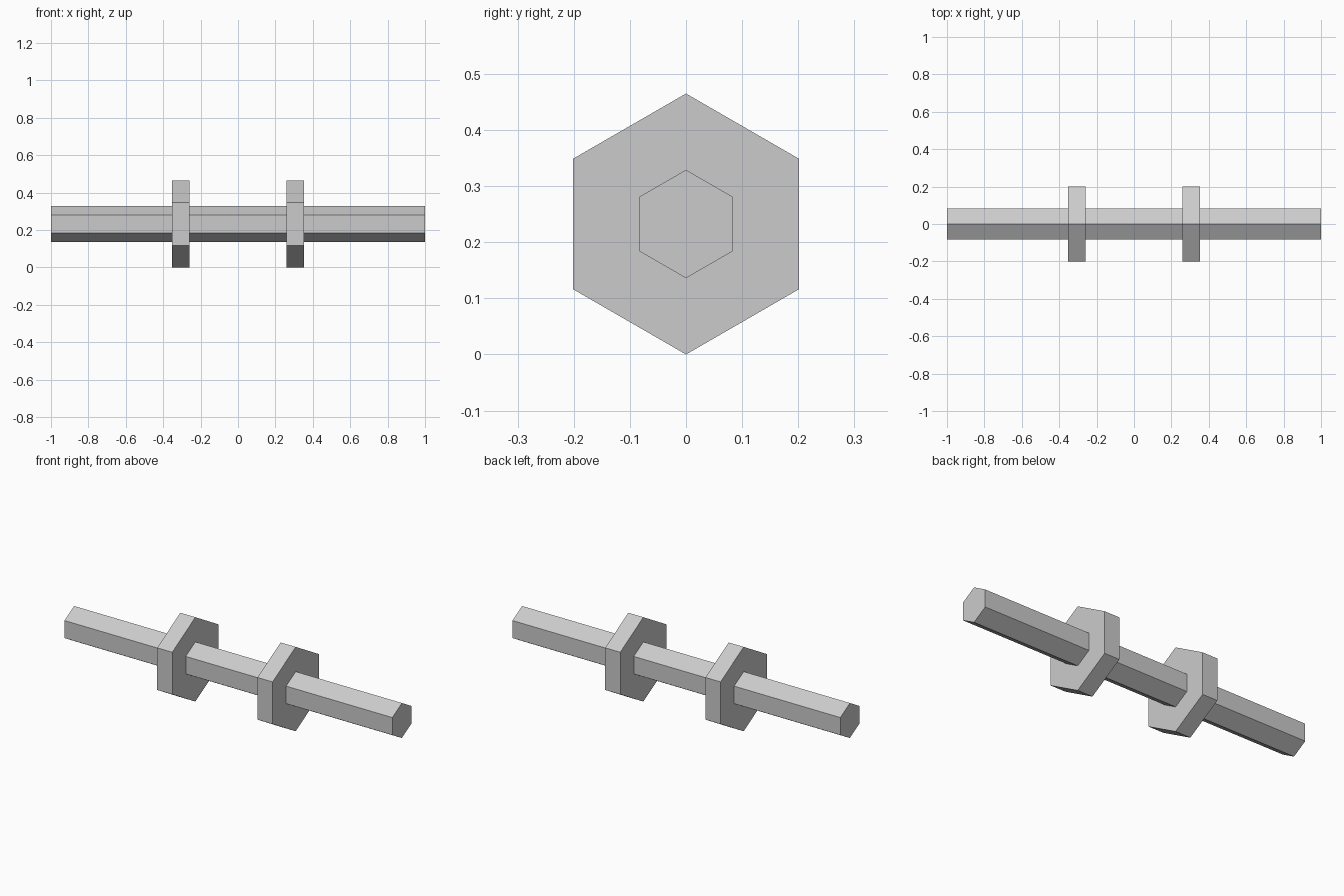
import bpy, bmesh
from math import sin, cos, pi

cube = bpy.data.objects.get("Cube")
if cube:
    bpy.data.objects.remove(cube, do_unlink=True)

RADIUS = 0.2325          # collar corner radius, also the axis height
ROD_RADIUS = 0.0965

grey = bpy.data.materials.new("light_grey")
grey.use_nodes = True
colour = (0.6, 0.6, 0.6, 1)
grey.diffuse_color = colour
grey.node_tree.nodes["Principled BSDF"].inputs["Base Color"].default_value = colour


def hex_bar(name, radius, length, x):
    """Hexagonal prism along x with a corner pointing up."""
    bm = bmesh.new()
    ring = [bm.verts.new((-length / 2, radius * sin(i * pi / 3), radius * cos(i * pi / 3)))
            for i in range(6)]
    cap = bm.faces.new(ring)
    grown = bmesh.ops.extrude_face_region(bm, geom=[cap], use_keep_orig=True)
    end = [v for v in grown["geom"] if isinstance(v, bmesh.types.BMVert)]
    bmesh.ops.translate(bm, verts=end, vec=(length, 0, 0))
    bmesh.ops.recalc_face_normals(bm, faces=bm.faces)
    mesh = bpy.data.meshes.new(name)
    bm.to_mesh(mesh)
    bm.free()
    mesh.materials.append(grey)
    obj = bpy.data.objects.new(name, mesh)
    obj.location = (x, 0, RADIUS)
    bpy.context.collection.objects.link(obj)


# Long rod with a collar on each side of the middle
hex_bar("rod", ROD_RADIUS, 2.0, 0)
for side, sign in (("left", 1), ("right", -1)):
    hex_bar(f"{side}_collar", RADIUS, 0.092, sign * 0.306)
